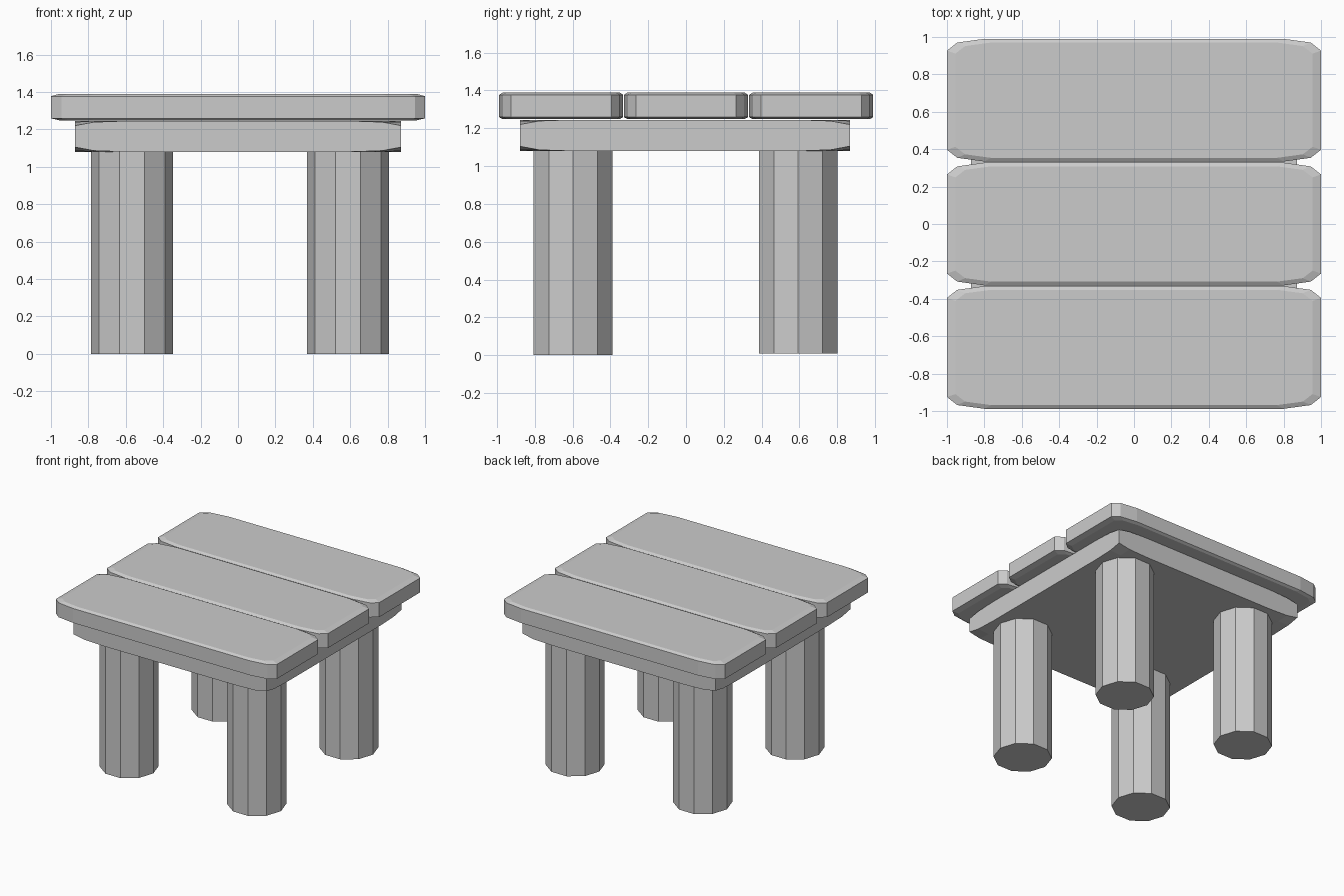
import bpy, bmesh, math

if "Cube" in bpy.data.objects:
    bpy.data.objects.remove(bpy.data.objects["Cube"])


def finish(bm, name):
    bmesh.ops.recalc_face_normals(bm, faces=bm.faces)
    mesh = bpy.data.meshes.new(name)
    bm.to_mesh(mesh)
    bm.free()
    obj = bpy.data.objects.new(name, mesh)
    bpy.context.collection.objects.link(obj)
    return obj


def loft(name, rings):
    """Skin a stack of equal-length point rings and cap both ends."""
    bm = bmesh.new()
    loops = [[bm.verts.new(p) for p in ring] for ring in rings]
    for a, b in zip(loops, loops[1:]):
        for i in range(len(a)):
            j = (i + 1) % len(a)
            bm.faces.new((a[i], a[j], b[j], b[i]))
    bm.faces.new(loops[0])
    bm.faces.new(loops[-1])
    return finish(bm, name)


def plank_ring(yc, z, sx, sy):
    """Rounded-end board outline."""
    quarter = [(1.0, 0.265), (0.945, 0.308), (0.80, 0.328)]
    pts = quarter + [(-x, y) for x, y in reversed(quarter)]
    pts += [(-x, -y) for x, y in pts]
    return [(x * sx, yc + y * sy, z) for x, y in pts]


# Top boards with softened upper and lower edges
for name, yc in (("front_board", -0.66), ("middle_board", 0.0), ("back_board", 0.662)):
    loft(name, [plank_ring(yc, 1.248, 0.955, 0.94),
                plank_ring(yc, 1.259, 1.0, 1.0),
                plank_ring(yc, 1.377, 1.0, 1.0),
                plank_ring(yc, 1.39, 0.955, 0.94)])

# Supporting slab, thinned slightly at its four corners
bm = bmesh.new()
coords = [-0.872, -0.77, -0.60, 0.60, 0.77, 0.872]
n = len(coords)
v = {}
for i, x in enumerate(coords):
    for j, y in enumerate(coords):
        steps = min(i, n - 1 - i) + min(j, n - 1 - j)
        pinch = {0: 0.025, 1: 0.006}.get(steps, 0.0)
        v[i, j, 0] = bm.verts.new((x, y - 0.006, 1.08 + pinch))
        v[i, j, 1] = bm.verts.new((x, y - 0.006, 1.245 - pinch))
for i in range(n - 1):
    for j in range(n - 1):
        for k in (0, 1):
            bm.faces.new((v[i, j, k], v[i + 1, j, k], v[i + 1, j + 1, k], v[i, j + 1, k]))
    for e in (0, n - 1):
        bm.faces.new((v[i, e, 0], v[i + 1, e, 0], v[i + 1, e, 1], v[i, e, 1]))
        bm.faces.new((v[e, i, 0], v[e, i + 1, 0], v[e, i + 1, 1], v[e, i, 1]))
finish(bm, "support_slab")

# Ten-sided legs
for side, cx in (("left", -0.567), ("right", 0.588)):
    for end, cy, z0 in (("front", -0.597, 0.0), ("back", 0.593, 0.008)):
        loft(f"{end}_{side}_leg",
             [[(cx + 0.219 * math.cos(a * math.tau / 10),
                cy + 0.219 * math.sin(a * math.tau / 10), z) for a in range(10)]
              for z in (z0, 1.082)])
